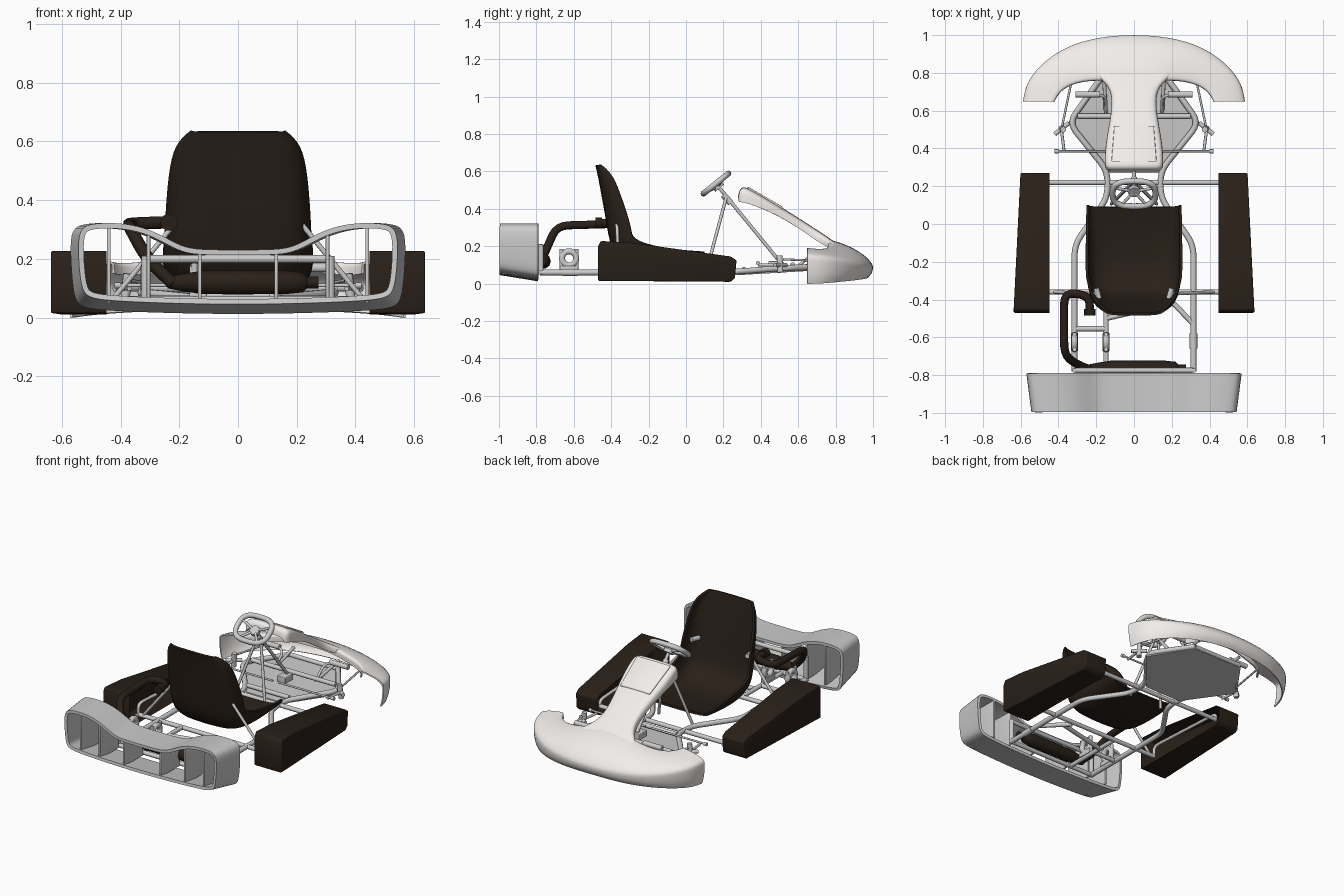
import bpy, bmesh, math
from mathutils import Vector as V

if "Cube" in bpy.data.objects:
    bpy.data.objects.remove(bpy.data.objects["Cube"])


def material(name, c):
    m = bpy.data.materials.new(name)
    m.diffuse_color = (*c, 1)
    m.use_nodes = True
    m.node_tree.nodes["Principled BSDF"].inputs["Base Color"].default_value = m.diffuse_color
    return m


DARK = material("dark_plastic", (0.022, 0.014, 0.009))
WHITE = material("white_plastic", (0.88, 0.85, 0.83))


def finish(ob, mat=None, angle=40):
    bpy.context.collection.objects.link(ob)
    if mat:
        ob.data.materials.append(mat)
    bpy.ops.object.select_all(action='DESELECT')
    ob.select_set(True)
    bpy.context.view_layer.objects.active = ob
    bpy.ops.object.convert(target='MESH')
    bpy.ops.object.shade_smooth_by_angle(angle=math.radians(angle))
    return ob


def tube(name, pts, r=0.016, mat=None, closed=False, fillet=0.05, radii=None):
    """Round tube along a path with rounded corners."""
    p = [V(q) for q in pts]
    out = [p[0]]
    for a, b, c in zip(p, p[1:], p[2:]):
        if closed or radii:
            out.append(b)
            continue
        s = b + (a - b).normalized() * min(fillet, (a - b).length * 0.45)
        e = b + (c - b).normalized() * min(fillet, (c - b).length * 0.45)
        out += [s.lerp(b, t).lerp(b.lerp(e, t), t) for t in (0, .25, .5, .75, 1)]
    out.append(p[-1])
    cu = bpy.data.curves.new(name, 'CURVE')
    cu.dimensions = '3D'
    cu.bevel_depth, cu.bevel_resolution, cu.use_fill_caps = r, 3, True
    sp = cu.splines.new('POLY')
    sp.points.add(len(out) - 1)
    for i, q in enumerate(out):
        sp.points[i].co = (*q, 1)
        sp.points[i].radius = radii[i] if radii else 1
    sp.use_cyclic_u = closed
    return finish(bpy.data.objects.new(name, cu), mat)


def mesh_object(name, verts, faces):
    bm = bmesh.new()
    vs = [bm.verts.new(v) for v in verts]
    for f in faces:
        bm.faces.new([vs[i] for i in f])
    bmesh.ops.recalc_face_normals(bm, faces=bm.faces)
    me = bpy.data.meshes.new(name)
    bm.to_mesh(me)
    bm.free()
    return bpy.data.objects.new(name, me)


def loft(name, rows, mat=None, thick=0.01, levels=2, ring=False):
    """Smooth shell through rows of points."""
    n, m = len(rows), len(rows[0])
    faces = [(i * m + j, i * m + (j + 1) % m, (i + 1) * m + (j + 1) % m, (i + 1) * m + j)
             for i in range(n - 1) for j in range(m if ring else m - 1)]
    ob = mesh_object(name, [p for r in rows for p in r], faces)
    su = ob.modifiers.new("smooth", 'SUBSURF')
    su.levels = su.render_levels = levels
    su.boundary_smooth = 'PRESERVE_CORNERS'
    so = ob.modifiers.new("wall", 'SOLIDIFY')
    so.thickness, so.offset = thick, 0
    return finish(ob, mat)


def mirrored(half):
    return [(-x, y, z) for x, y, z in reversed(half) if x > 1e-6] + half


def prism(name, outline, lo, hi, mat=None, bevel=0.0):
    """Solid between two equally long outlines built by lo(p) and hi(p)."""
    n = len(outline)
    faces = [tuple(range(n)), tuple(range(n, 2 * n))]
    faces += [(i, (i + 1) % n, n + (i + 1) % n, n + i) for i in range(n)]
    ob = mesh_object(name, [lo(p) for p in outline] + [hi(p) for p in outline], faces)
    if bevel:
        b = ob.modifiers.new("bevel", 'BEVEL')
        b.width, b.segments = bevel, 3
    return finish(ob, mat) if mat is not False else ob


def box(name, c, size, mat=None, bevel=0.004):
    x, y, z = (s / 2 for s in size)
    return prism(name, [(-x, -y), (x, -y), (x, y), (-x, y)], lambda p: (c[0] + p[0], c[1] + p[1], c[2] - z),
                 lambda p: (c[0] + p[0], c[1] + p[1], c[2] + z), mat, bevel)


# rear bumper: open ring with ribs
prof = [(0, .222), (.14, .222), (.2, .235), (.28, .283), (.36, .309), (.44, .315), (.51, .31), (.535, .29),
        (.535, .2), (.525, .1), (.505, .075), (.43, .066), (.25, .058), (0, .053)]
full = prof + [(-x, z) for x, z in reversed(prof[1:-1])]
loft("rear_bumper", [[(x * (1 + .05 * t), -.995 + .205 * t, z - (.033 * t if z < .11 else 0)) for x, z in full]
                     for t in (0, .03, .5, .97, 1)], thick=.018, ring=True)
for s in (-1, 1):
    for x, top in ((.13, .22), (.305, .29), (.44, .31)):
        box("bumper_rib", (s * x, -.885, (top + .05) / 2), (.013, .19, top - .05), None, .003)

# side pods, hollow on the inner side
pod = [(-.47, .015), (-.47, .2), (-.455, .228), (-.3, .22), (.24, .145), (.27, .125), (.262, .03), (.24, .01)]
for s in (-1, 1):
    ob = prism("side_pod", pod, lambda p: (s * .443, p[0], p[1]),
               lambda p: (s * (.638 - .05 * (p[0] + .47)), p[0], p[1]), False, .018)
    bm = bmesh.new()
    bm.from_mesh(ob.data)
    f = min(bm.faces, key=lambda q: s * q.calc_center_median().x)
    bmesh.ops.inset_region(bm, faces=[f], thickness=.022)
    bmesh.ops.translate(bm, verts=f.verts, vec=(s * .11, 0, 0))
    bm.to_mesh(ob.data)
    bm.free()
    finish(ob, DARK)

# seat: stations of y, z, half width, side wing offset y, z
seat = [(.09, .12, .245, .01, .05), (-.05, .09, .248, 0, .09), (-.22, .08, .25, 0, .13), (-.34, .11, .247, .05, .14),
        (-.40, .2, .243, .11, .08), (-.42, .33, .24, .11, .03), (-.445, .47, .23, .09, .02),
        (-.465, .58, .21, .07, .01), (-.478, .634, .155, .025, 0)]
loft("seat", [mirrored([(w * a, y + dy * b, z + dz * b) for a, b in
                        ((0, 0), (.5, .02), (.8, .15), (.97, .5), (1, 1))]) for y, z, w, dy, dz in seat], DARK, .014)

# nose cone crescent: outer x, y, inner x, y, inner z, nose top z, bottom z
nose = [(0, 1, 0, .76, .235, .105, .035), (.15, .992, .13, .76, .23, .105, .03), (.3, .96, .2, .765, .21, .108, .025),
        (.42, .9, .29, .755, .192, .115, .018), (.52, .815, .36, .73, .185, .13, .01),
        (.572, .73, .405, .69, .185, .142, .002), (.585, .648, .425, .648, .19, .15, 0)]


def nose_row(ox, oy, ix, iy, zi, zt, zb):
    at = lambda f, z: (ox + (ix - ox) * f, oy + (iy - oy) * f, z)
    return [at(.12, zb), at(.03, zb + (zt - zb) * .3), at(0, zt - .02), at(.02, zt), at(.18, zt + (zi - zt) * .35),
            at(.55, zt + (zi - zt) * .75), at(.97, zi), at(1, zi - .008), at(1, zi - .04)]


half = [nose_row(*r) for r in nose]
loft("nose_cone", [[(-x, y, z) for x, y, z in r] for r in reversed(half[1:])] + half, WHITE, .008)

# front panel rising from the nose: y, half width, z, side wall depth
stem = [(.283, .13, .47, .03), (.29, .143, .505, .07), (.315, .153, .52, .085), (.42, .147, .457, .06),
        (.52, .128, .398, .05), (.62, .112, .335, .05), (.70, .116, .283, .055), (.75, .15, .25, .05),
        (.79, .2, .222, .035), (.85, .24, .184, .02)]
loft("front_panel", [mirrored([(0, y, z), (w * .6, y, z), (w * .9, y, z - .006), (w, y, z - .02), (w, y, z - d)])
                     for y, w, z, d in stem], WHITE, .008)
prism("panel_plate", [(-.12, .33), (.12, .33), (.105, .52), (-.105, .52)], lambda p: (*p, .698 - .58 * p[1]),
      lambda p: (*p, .711 - .58 * p[1]), WHITE, .004)

# floor plate
plate = [(.17, .775), (.35, .535), (.13, .27), (-.13, .27), (-.35, .535), (-.17, .775)]
prism("floor_plate", plate, lambda p: (*p, .045 + .06 * (p[1] - .27)), lambda p: (*p, .053 + .06 * (p[1] - .27)))

# chassis tubes
for s in (-1, 1):
    tube("main_rail", [(s * .315, -.78, .06), (s * .315, -.11, .06), (s * .14, .14, .06), (s * .14, .28, .065),
                       (s * .345, .535, .085), (s * .17, .78, .09)], fillet=.06)
    tube("bumper_upright", [(s * .315, -.775, .05), (s * .315, -.775, .21)], .014)
    for y in (.22, -.36):
        tube("pod_bar", [(s * .13, y, .06), (s * .46, y, .06)], .014)
    tube("upper_pod_bar", [(s * .46, -.36, .06), (s * .46, -.36, .13), (s * .46, .22, .1), (s * .46, .22, .06)], .01)
    tube("seat_stay", [(s * .195, -.37, .345), (s * .42, -.36, .07)], .009)
    tube("seat_bolt", [(s * .185, -.395, .34), (s * .2, -.34, .345)], .015)
    tube("steering_strut", [(s * .012, .215, .46), (s * .12, .107, .06)], .009)
    # steering knuckle, rods and pedal
    tube("knuckle", [(s * .385, .505, .06), (s * .375, .5, .15)], .016)
    tube("stub_axle", [(s * .345, .535, .1), (s * .42, .475, .1)], .012)
    tube("knuckle_arm", [(s * .385, .505, .1), (s * .37, .385, .1)], .008)
    tube("brake_rod", [(s * .38, .52, .13), (s * .33, .76, .12)], .006)
    tube("tie_rod", [(s * .02, .385, .11), (s * .41, .385, .11)], .006)
    tube("rod_end", [(s * .4, .385, .11), (s * .42, .385, .11)], .011)
    tube("pedal_pad", [(s * .18, .685, .17), (s * .31, .685, .17)], .016)
    tube("pedal_arm", [(s * .19, .685, .17), (s * .145, .67, .15), (s * .15, .58, .08)], .008)
    tube("nose_mount", [(s * .15, .6, .085), (s * .16, .8, .13)], .01)
for y, z, w in ((-.775, .2, .315), (-.775, .06, .315), (-.36, .06, .315), (.22, .06, .14), (.31, .075, .15), (.775, .09, .17), (.57, .1, .3)):
    tube("cross_tube", [(-w, y, z), (w, y, z)], .014)
tube("inner_rail", [(-.148, -.78, .06), (-.148, -.36, .06)], .014)
tube("engine_cross_tube", [(-.315, -.555, .06), (-.148, -.555, .06)], .014)
tube("diagonal_brace", [(-.148, -.5, .06), (.2, -.42, .06)], .014)
tube("corner_brace", [(.315, -.53, .06), (.17, -.38, .06)], .014)
tube("rail_sleeve", [(.315, -.58, .06), (.315, -.66, .06)], .02)

# bearing carriers
for x in (-.315, -.148):
    c = [(x, -.625 + .038 * math.cos(a), .135 + .038 * math.sin(a)) for a in [i * math.tau / 24 for i in range(24)]]
    tube("bearing_ring", c, .017, closed=True)
    box("bearing_foot", (x, -.625, .08), (.035, .1, .03))
    for d in (-.04, .04):
        tube("bearing_bolt", [(x, -.625 + d, .07), (x, -.625 + d, .185)], .011)

# steering wheel, hub and column
C, D, N = V((0, .16, .535)), V((0, .78, .626)), V((0, -.626, .78))


def on_wheel(a):
    c, s = math.cos(a), math.sin(a)
    return C + V((math.copysign(abs(c) ** .7, c) * .113, 0, 0)) + D * math.copysign(abs(s) ** .7, s) * .085


tube("steering_wheel", [on_wheel(i * math.tau / 48) for i in range(48)], .016, closed=True)
hub = C - N * .02
tube("wheel_hub", [hub - N * .012, hub + N * .01], .032)
for a in (.35, math.pi - .35, -math.pi / 2 - .5, -math.pi / 2 + .5):
    tube("wheel_spoke", [hub, on_wheel(a)], .008)
tube("steering_column", [hub, (0, .5, .12)], .01)
tube("column_sleeve", [(0, .2, .475), (0, .24, .43)], .018)
box("column_base", (0, .48, .1), (.06, .08, .04))

# exhaust pipe and muffler
tube("exhaust_pipe", [(-.235, -.475, .325), (-.235, -.38, .325), (-.37, -.36, .32), (-.37, -.69, .31), (-.31, -.74, .2),
                      (-.22, -.775, .115)], .022, DARK, fillet=.065)
tube("exhaust_flange", [(-.235, -.485, .325), (-.235, -.45, .325)], .03, DARK)
tube("muffler", [(x, -.765, .12) for x in (-.24, -.2, -.12, .16, .22, .235, .275)], .042, DARK,
     radii=[.5, .7, 1, 1, .85, .5, .5])
